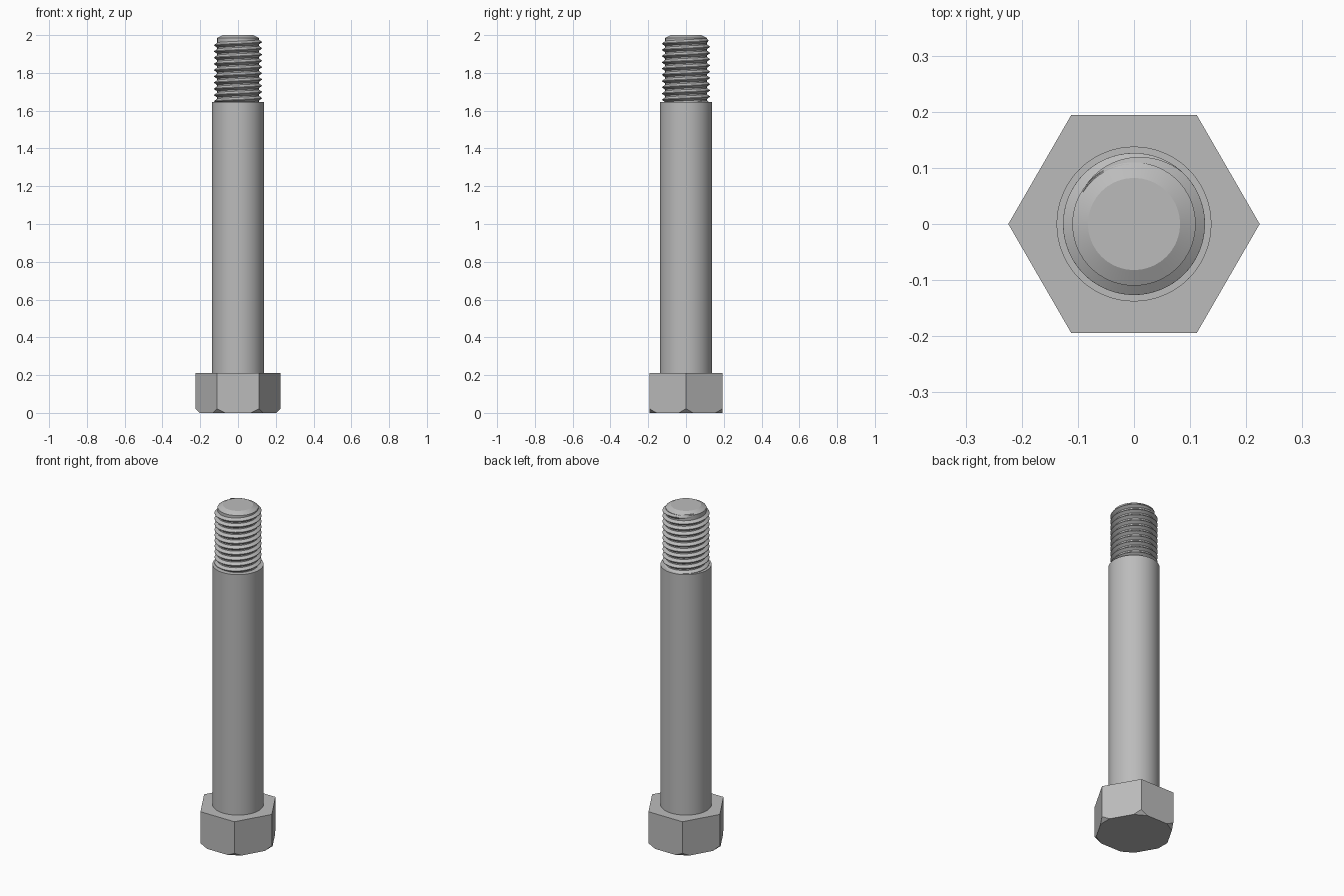
import bpy, bmesh
from math import sin, cos, pi, radians
from mathutils import Vector

cube = bpy.data.objects.get("Cube")
if cube:
    bpy.data.objects.remove(cube, do_unlink=True)

# One plain steel colour
steel = bpy.data.materials.new("steel_grey")
steel.use_nodes = True
grey = (0.5, 0.5, 0.5, 1)
steel.diffuse_color = grey
steel.node_tree.nodes["Principled BSDF"].inputs["Base Color"].default_value = grey


def finish(name, bm, smooth=True):
    bmesh.ops.recalc_face_normals(bm, faces=bm.faces)
    mesh = bpy.data.meshes.new(name)
    bm.to_mesh(mesh)
    bm.free()
    mesh.materials.append(steel)
    obj = bpy.data.objects.new(name, mesh)
    bpy.context.collection.objects.link(obj)
    if smooth:
        bpy.ops.object.select_all(action='DESELECT')
        obj.select_set(True)
        bpy.context.view_layer.objects.active = obj
        bpy.ops.object.shade_smooth_by_angle(angle=radians(20))
    return obj


def loft(bm, rings, closed=True):
    """Bridge rings of vertices with quads and cap both ends."""
    n = len(rings[0])
    for a, b in zip(rings, rings[1:]):
        for i in range(n):
            j = (i + 1) % n
            bm.faces.new((a[i], a[j], b[j], b[i]))
    bm.faces.new(rings[0])
    bm.faces.new(rings[-1])


def turned(name, profile, sides=72, smooth=True):
    """Solid of revolution from (radius, height) pairs."""
    bm = bmesh.new()
    rings = [[bm.verts.new((r * cos(2 * pi * i / sides), r * sin(2 * pi * i / sides), z))
              for i in range(sides)] for r, z in profile]
    loft(bm, rings)
    return finish(name, bm, smooth)


# Hexagonal head, with its lower corners cut at 45 degrees
head = turned("hex_head", [(0.224, 0), (0.224, 0.21)], sides=6, smooth=False)
bm = bmesh.new()
bm.from_mesh(head.data)
for k in range(6):
    out = Vector((cos(k * pi / 3), sin(k * pi / 3), 0))
    geom = bm.verts[:] + bm.edges[:] + bm.faces[:]
    cut = bmesh.ops.bisect_plane(bm, geom=geom, plane_co=out * 0.202,
                                 plane_no=out - Vector((0, 0, 1)), clear_outer=True)
    edges = [e for e in cut["geom_cut"] if isinstance(e, bmesh.types.BMEdge)]
    bmesh.ops.holes_fill(bm, edges=edges)
bmesh.ops.recalc_face_normals(bm, faces=bm.faces)
bm.to_mesh(head.data)
bm.free()

# Plain shank and the chamfered core of the threaded end
turned("shank", [(0.138, 0.205), (0.138, 1.645)])
turned("thread_core", [(0.11, 1.63), (0.11, 1.985), (0.082, 2.0)])

# Right-handed thread ridge: a small section swept up a helix, fading out at the top
PITCH, STEPS = 0.033, 64
TOP_TURN = 148 / 360          # where the ridge runs out
FADE = 100 / 360              # length of the run-out
bm = bmesh.new()
rings = []
start = -9.9
count = int((TOP_TURN - start) * STEPS)
for i in range(count + 1):
    turn = start + (TOP_TURN - start) * i / count
    size = min(1, (TOP_TURN - turn) / FADE)
    crest = 0.109 + 0.0175 * size
    z = 1.963 + PITCH * turn
    c, s = cos(2 * pi * turn), sin(2 * pi * turn)
    section = [(0.107, -0.015), (crest, -0.0015), (crest, 0.0015), (0.107, 0.015)]
    rings.append([bm.verts.new((r * c, r * s, z + dz)) for r, dz in section])
loft(bm, rings)
finish("thread_ridge", bm)
